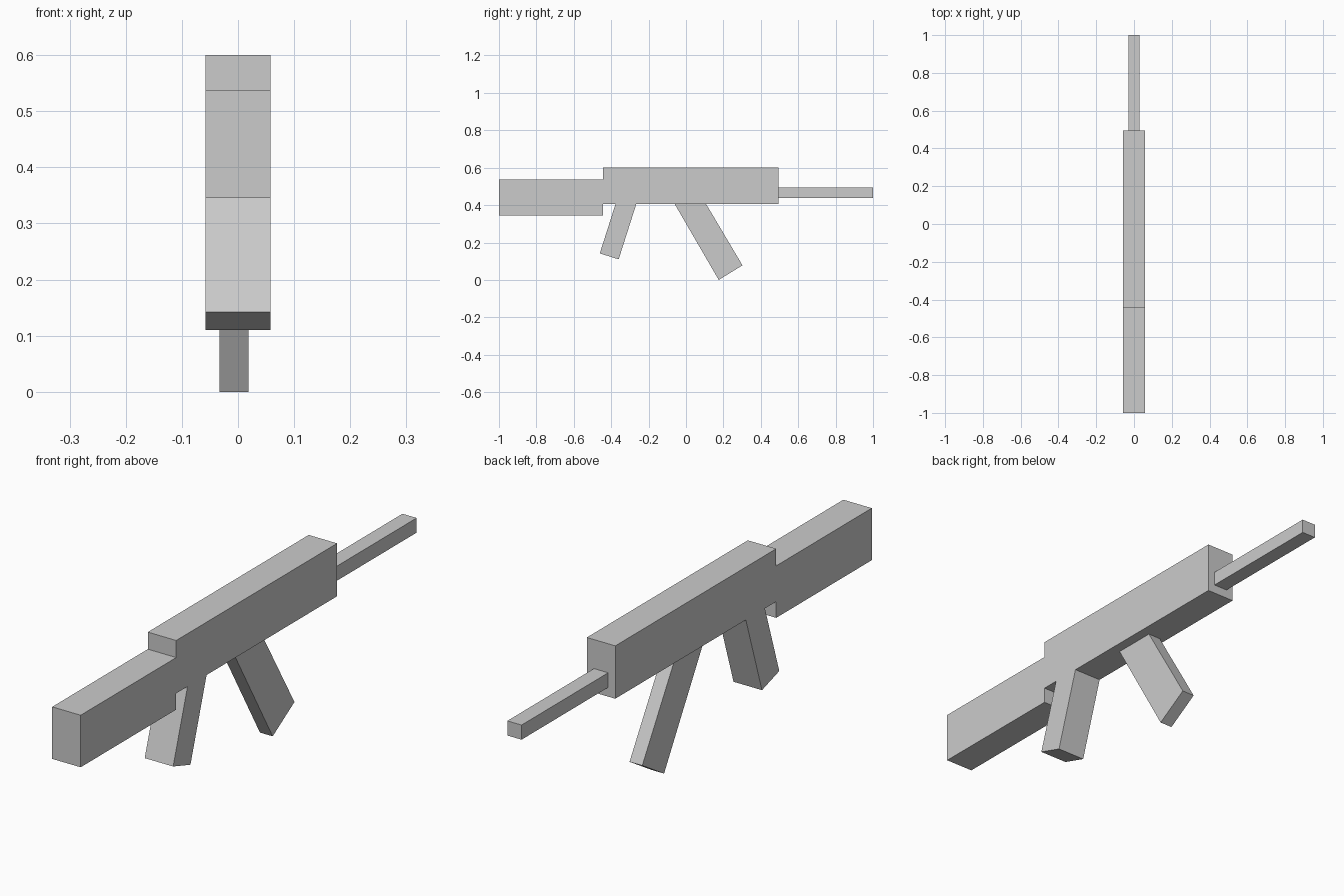
import bpy
import bmesh

if "Cube" in bpy.data.objects:
    bpy.data.objects.remove(bpy.data.objects["Cube"])


def extrude_profile(name, points, x0, x1):
    """Side outline in (y, z), extruded across x from x0 to x1."""
    bm = bmesh.new()
    face = bm.faces.new([bm.verts.new((x0, y, z)) for y, z in points])
    result = bmesh.ops.extrude_face_region(bm, geom=[face])
    moved = [g for g in result["geom"] if isinstance(g, bmesh.types.BMVert)]
    bmesh.ops.translate(bm, verts=moved, vec=(x1 - x0, 0, 0))
    bmesh.ops.recalc_face_normals(bm, faces=bm.faces)
    mesh = bpy.data.meshes.new(name)
    bm.to_mesh(mesh)
    bm.free()
    obj = bpy.data.objects.new(name, mesh)
    bpy.context.collection.objects.link(obj)
    return obj


# Stock, receiver and slanted grip share one flush silhouette
extrude_profile("stock_receiver_and_grip", [
    (-1.0, 0.345), (-0.443, 0.345), (-0.443, 0.405),   # stock underside
    (-0.377, 0.405), (-0.461, 0.142),                  # grip back
    (-0.36, 0.11), (-0.266, 0.405),                    # grip front
    (0.495, 0.405), (0.495, 0.6),                      # receiver
    (-0.443, 0.6), (-0.443, 0.537), (-1.0, 0.537),     # stock top
], -0.058, 0.058)

# Narrow slanted magazine, slightly off centre
extrude_profile("magazine", [
    (-0.06, 0.405), (0.175, 0.0), (0.302, 0.078), (0.108, 0.405),
], -0.033, 0.019)

# Square barrel
extrude_profile("barrel", [
    (0.495, 0.439), (1.0, 0.439), (1.0, 0.493), (0.495, 0.493),
], -0.029, 0.029)
